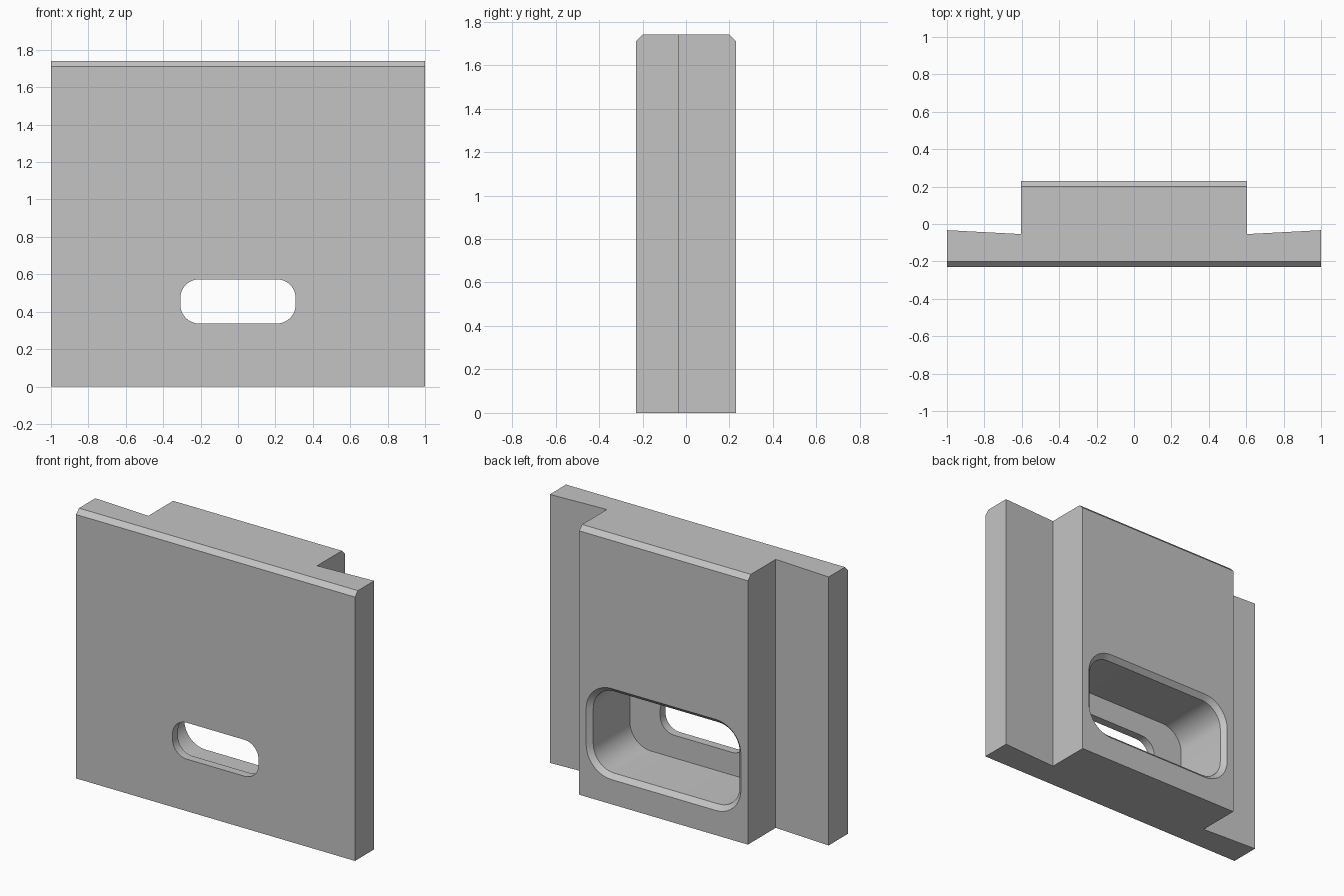
import bpy, bmesh
from math import cos, sin, pi

cube = bpy.data.objects.get("Cube")
if cube:
    bpy.data.objects.remove(cube, do_unlink=True)

HEIGHT, CHAMFER = 1.74, 0.03
FRONT, BACK = -0.23, 0.23
SLOT_Z = 0.455

grey = bpy.data.materials.new("plain grey")
grey.use_nodes = True
colour = (0.55, 0.55, 0.55, 1)
grey.diffuse_color = colour
grey.node_tree.nodes["Principled BSDF"].inputs["Base Color"].default_value = colour


def make_object(name, bm):
    bmesh.ops.recalc_face_normals(bm, faces=bm.faces)
    mesh = bpy.data.meshes.new(name)
    bm.to_mesh(mesh)
    bm.free()
    mesh.materials.append(grey)
    obj = bpy.data.objects.new(name, mesh)
    bpy.context.collection.objects.link(obj)
    return obj


def rounded_loop(bm, half_w, half_h, radius, y, steps=10):
    """Rounded rectangle in the xz plane, centred on the slot."""
    verts = []
    for i, (sx, sz) in enumerate([(1, 1), (-1, 1), (-1, -1), (1, -1)]):
        for k in range(steps + 1):
            a = (i + k / steps) * pi / 2
            x = sx * (half_w - radius) + radius * cos(a)
            z = sz * (half_h - radius) + radius * sin(a)
            verts.append(bm.verts.new((x, y, SLOT_Z + z)))
    return verts


def rounded_cutter(name, layers):
    """Loft rounded rectangles of (half width, half height, radius, y)."""
    bm = bmesh.new()
    loops = [rounded_loop(bm, *layer) for layer in layers]
    for a, b in zip(loops, loops[1:]):
        for i in range(len(a)):
            j = (i + 1) % len(a)
            bm.faces.new((a[i], a[j], b[j], b[i]))
    bm.faces.new(loops[0])
    bm.faces.new(loops[-1])
    obj = make_object(name, bm)
    obj.hide_render = True
    return obj


# Plate with a thick middle block and slightly flared side wings
half = [(1, FRONT), (1, -0.033), (0.605, -0.054), (0.605, BACK)]
outline = half + [(-x, y) for x, y in reversed(half)]
bm = bmesh.new()
base = bm.faces.new([bm.verts.new((x, y, 0)) for x, y in outline])
top = bmesh.ops.extrude_face_region(bm, geom=[base])["geom"]
bmesh.ops.translate(bm, vec=(0, 0, HEIGHT),
                    verts=[v for v in top if isinstance(v, bmesh.types.BMVert)])

# Chamfer the top front and top back edges
edges = [e for e in bm.edges
         if all(v.co.z > 1 for v in e.verts)
         and any(all(abs(v.co.y - y) < 0.001 for v in e.verts) for y in (FRONT, BACK))]
bmesh.ops.bevel(bm, geom=edges, offset=CHAMFER, segments=1, affect='EDGES')
plate = make_object("slotted_plate", bm)

# Chamfered pocket from the back, then a narrow slot through the front wall
w, h, r, over = 0.525, 0.265, 0.15, 0.02
grow = CHAMFER + over
pocket = rounded_cutter("pocket_cutter", [
    (w + grow, h + grow, r + grow, BACK + over),
    (w, h, r, BACK - CHAMFER),
    (w, h, r, -0.175)])
slot = rounded_cutter("slot_cutter", [
    (0.308, 0.118, 0.1, -0.1),
    (0.308, 0.118, 0.1, FRONT - 0.1)])

bpy.ops.object.select_all(action='DESELECT')
plate.select_set(True)
bpy.context.view_layer.objects.active = plate
for cutter in (pocket, slot):
    mod = plate.modifiers.new(cutter.name, 'BOOLEAN')
    mod.operation = 'DIFFERENCE'
    mod.solver = 'EXACT'
    mod.object = cutter
    bpy.ops.object.modifier_apply(modifier=mod.name)
    bpy.data.objects.remove(cutter, do_unlink=True)

bpy.ops.object.shade_smooth_by_angle(angle=pi / 6)
